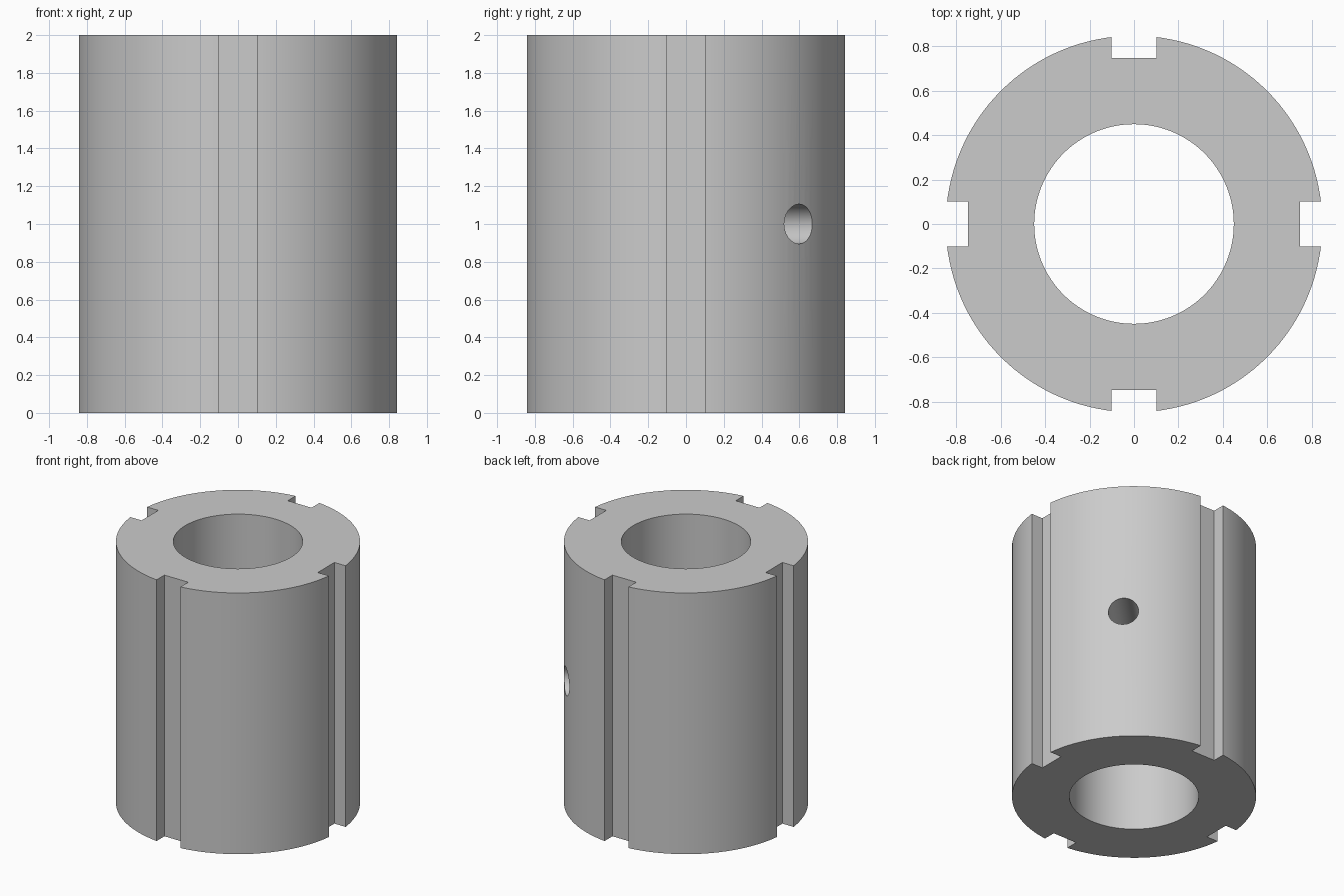
import bpy
import math
from mathutils import Matrix

cube = bpy.data.objects.get("Cube")
if cube:
    bpy.data.objects.remove(cube, do_unlink=True)

HEIGHT = 2.0
OUTER_R, BORE_R, PIN_R = 0.847, 0.449, 0.105
SLOT_HALF, SLOT_FLOOR = 0.101, 0.746

steel = bpy.data.materials.new("plain_grey")
steel.use_nodes = True
grey = (0.6, 0.6, 0.6, 1)
steel.diffuse_color = grey
steel.node_tree.nodes["Principled BSDF"].inputs["Base Color"].default_value = grey


def cylinder(name, radius, depth, location, rotation=(0, 0, 0), sides=128):
    bpy.ops.mesh.primitive_cylinder_add(
        vertices=sides, radius=radius, depth=depth,
        location=location, rotation=rotation)
    obj = bpy.context.object
    obj.name = name
    return obj


def slot_box(name, angle):
    """Tall box reaching from the slot floor past the outer wall."""
    length = 0.4
    bpy.ops.mesh.primitive_cube_add(size=1)
    obj = bpy.context.object
    obj.name = name
    shape = Matrix.Diagonal((length, 2 * SLOT_HALF, HEIGHT + 0.4, 1))
    place = Matrix.Translation((SLOT_FLOOR + length / 2, 0, HEIGHT / 2))
    obj.data.transform(Matrix.Rotation(angle, 4, "Z") @ place @ shape)
    return obj


# Main sleeve
sleeve = cylinder("slotted_sleeve", OUTER_R, HEIGHT, (0, 0, HEIGHT / 2))
sleeve.data.materials.append(steel)

# Central bore, four keyways and one radial pin hole on the back +x side
cutters = [cylinder("bore_cutter", BORE_R, HEIGHT + 0.4, (0, 0, HEIGHT / 2))]
for i in range(4):
    cutters.append(slot_box("keyway_cutter", i * math.pi / 2))
diag = 0.65 * math.sqrt(0.5)
cutters.append(cylinder("pin_hole_cutter", PIN_R, 0.8, (diag, diag, HEIGHT / 2),
                        (0, math.pi / 2, math.pi / 4), 48))

bpy.ops.object.select_all(action="DESELECT")
sleeve.select_set(True)
bpy.context.view_layer.objects.active = sleeve
for cutter in cutters:
    cutter.hide_render = True
    cut = sleeve.modifiers.new(cutter.name, "BOOLEAN")
    cut.operation = "DIFFERENCE"
    cut.solver = "EXACT"
    cut.object = cutter
    bpy.ops.object.modifier_apply(modifier=cut.name)
for cutter in cutters:
    bpy.data.objects.remove(cutter, do_unlink=True)

# Smooth round walls, crisp rims and keyway corners
bpy.ops.object.shade_smooth_by_angle(angle=math.radians(30))
